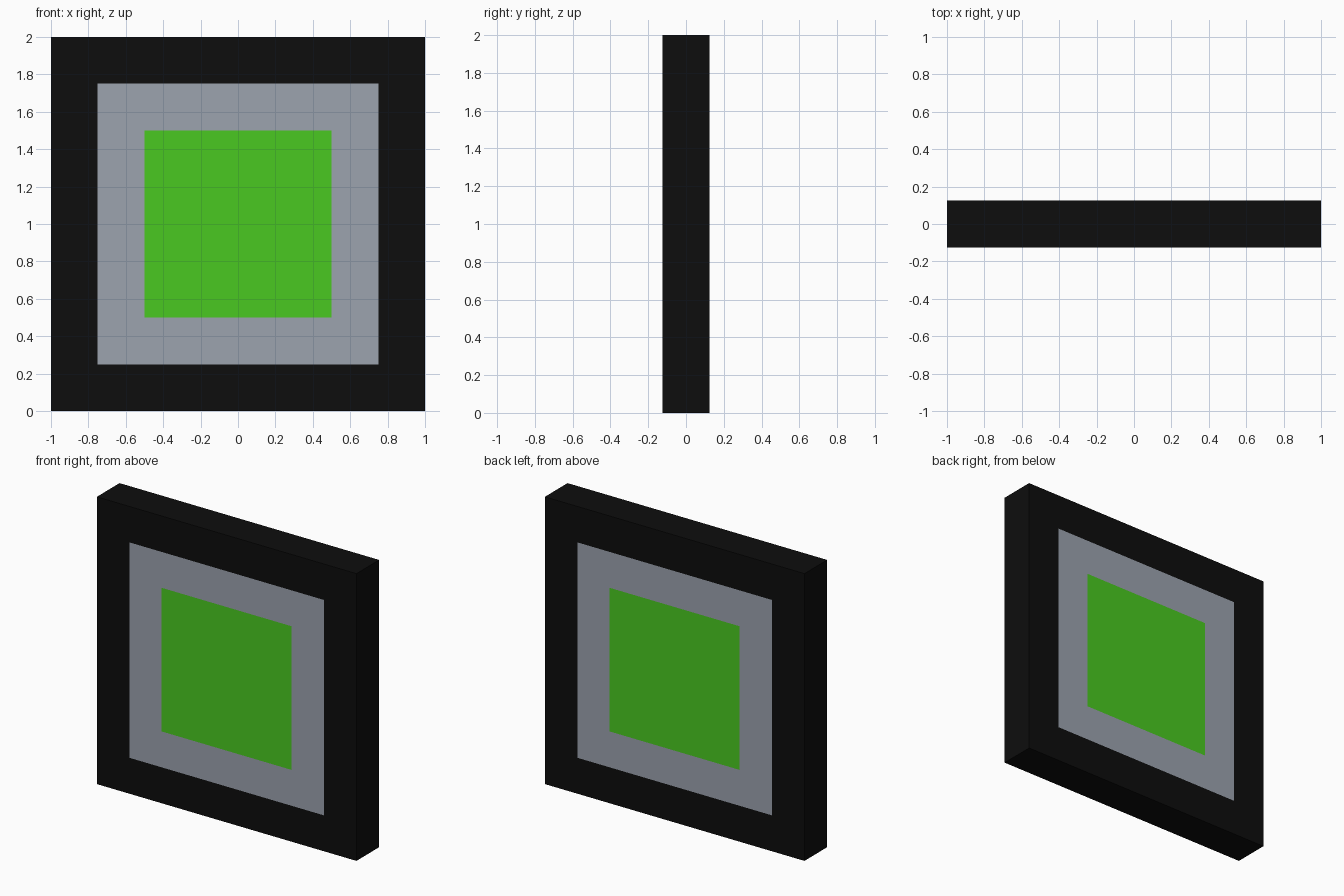
import bpy, bmesh
from mathutils import Matrix

if "Cube" in bpy.data.objects:
    bpy.data.objects.remove(bpy.data.objects["Cube"])


def material(name, rgb):
    m = bpy.data.materials.new(name)
    m.diffuse_color = (*rgb, 1.0)
    m.use_nodes = True
    m.node_tree.nodes["Principled BSDF"].inputs["Base Color"].default_value = m.diffuse_color
    return m


mats = [material("black", (0.004, 0.004, 0.004)),
        material("grey", (0.332, 0.366, 0.425)),
        material("green", (0.0685, 0.584, 0.0152))]

# Square slab, 2 wide, 0.25 deep, 2 tall
bm = bmesh.new()
bmesh.ops.create_cube(bm, size=1.0, matrix=Matrix.Translation((0, 0, 1))
                      @ Matrix.Diagonal((2, 0.25, 2, 1)))

# Flush grey band and green centre inset on front and back
bm.normal_update()
for face in [f for f in bm.faces if abs(f.normal.y) > 0.9]:
    for index in (1, 2):
        bmesh.ops.inset_region(bm, faces=[face], thickness=0.25,
                               use_even_offset=True)
        face.material_index = index

mesh = bpy.data.meshes.new("panel_block")
bm.to_mesh(mesh)
bm.free()
for m in mats:
    mesh.materials.append(m)
bpy.context.collection.objects.link(bpy.data.objects.new("panel_block", mesh))
